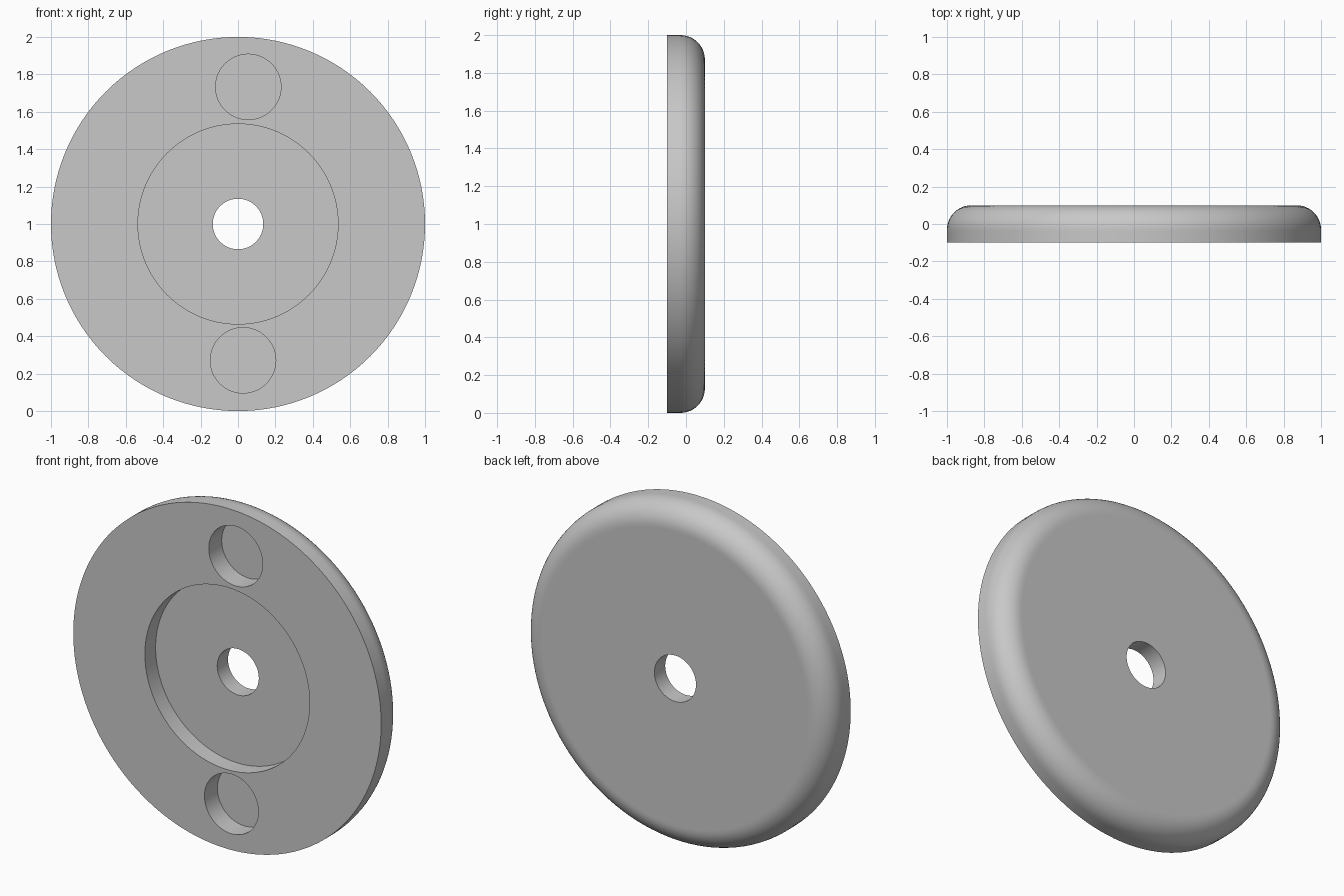
import bpy, bmesh, math
from mathutils import Vector, Matrix

cube = bpy.data.objects.get("Cube")
if cube:
    bpy.data.objects.remove(cube, do_unlink=True)

SEGMENTS = 128
CENTRE_Z = 1.0
FRONT, BACK = -0.1, 0.1
RECESS_FLOOR = 0.0
FILLET = 0.13

# Single grey finish
grey = bpy.data.materials.new("plain grey")
grey.use_nodes = True
colour = (0.58, 0.58, 0.58, 1)
grey.diffuse_color = colour
grey.node_tree.nodes["Principled BSDF"].inputs["Base Color"].default_value = colour


def add_object(name, bm):
    bmesh.ops.recalc_face_normals(bm, faces=bm.faces)
    mesh = bpy.data.meshes.new(name)
    bm.to_mesh(mesh)
    bm.free()
    mesh.materials.append(grey)
    obj = bpy.data.objects.new(name, mesh)
    bpy.context.collection.objects.link(obj)
    return obj


def lathe(name, profile):
    """Spin a closed (radius, y) profile around the y axis."""
    bm = bmesh.new()
    verts = [bm.verts.new((r, y, CENTRE_Z)) for r, y in profile]
    edges = [bm.edges.new((v, verts[(i + 1) % len(verts)])) for i, v in enumerate(verts)]
    bmesh.ops.spin(bm, geom=verts + edges, cent=(0, 0, CENTRE_Z), axis=(0, 1, 0),
                   angle=math.tau, steps=SEGMENTS, use_merge=True)
    bmesh.ops.remove_doubles(bm, verts=bm.verts, dist=1e-5)
    return add_object(name, bm)


def hole_cutter(name, x, z, radius, depth):
    """Cylinder along y that leaves a blind hole in the front face."""
    bm = bmesh.new()
    length = depth + 0.1
    place = Matrix.Translation(Vector((x, FRONT + depth - length / 2, z)))
    bmesh.ops.create_cone(bm, cap_ends=True, segments=64, radius1=radius, radius2=radius,
                          depth=length, matrix=place @ Matrix.Rotation(math.pi / 2, 4, "X"))
    obj = add_object(name, bm)
    obj.hide_render = True
    return obj


# Disc with central bore, front recess and rounded back rim
fillet = []
for i in range(13):
    a = math.pi / 2 * i / 12
    fillet.append((1 - FILLET + FILLET * math.cos(a), BACK - FILLET + FILLET * math.sin(a)))
profile = [(0.135, RECESS_FLOOR), (0.535, RECESS_FLOOR), (0.535, FRONT), (1, FRONT),
           (1, BACK - FILLET - 0.01), *fillet, (0.86, BACK), (0.135, BACK)]
disc = lathe("disc", profile)

# Two blind holes above and below the recess
bpy.context.view_layer.objects.active = disc
for name, x, z in (("upper_hole_cutter", 0.055, 1.733), ("lower_hole_cutter", 0.027, 0.271)):
    cutter = hole_cutter(name, x, z, 0.175, 0.12)
    cut = disc.modifiers.new(name, "BOOLEAN")
    cut.operation = "DIFFERENCE"
    cut.solver = "EXACT"
    cut.object = cutter
    bpy.ops.object.modifier_apply(modifier=cut.name)
    bpy.data.objects.remove(cutter, do_unlink=True)

# Smooth round surfaces, crisp edges
bpy.ops.object.select_all(action="DESELECT")
disc.select_set(True)
bpy.ops.object.shade_smooth_by_angle(angle=math.radians(30))
